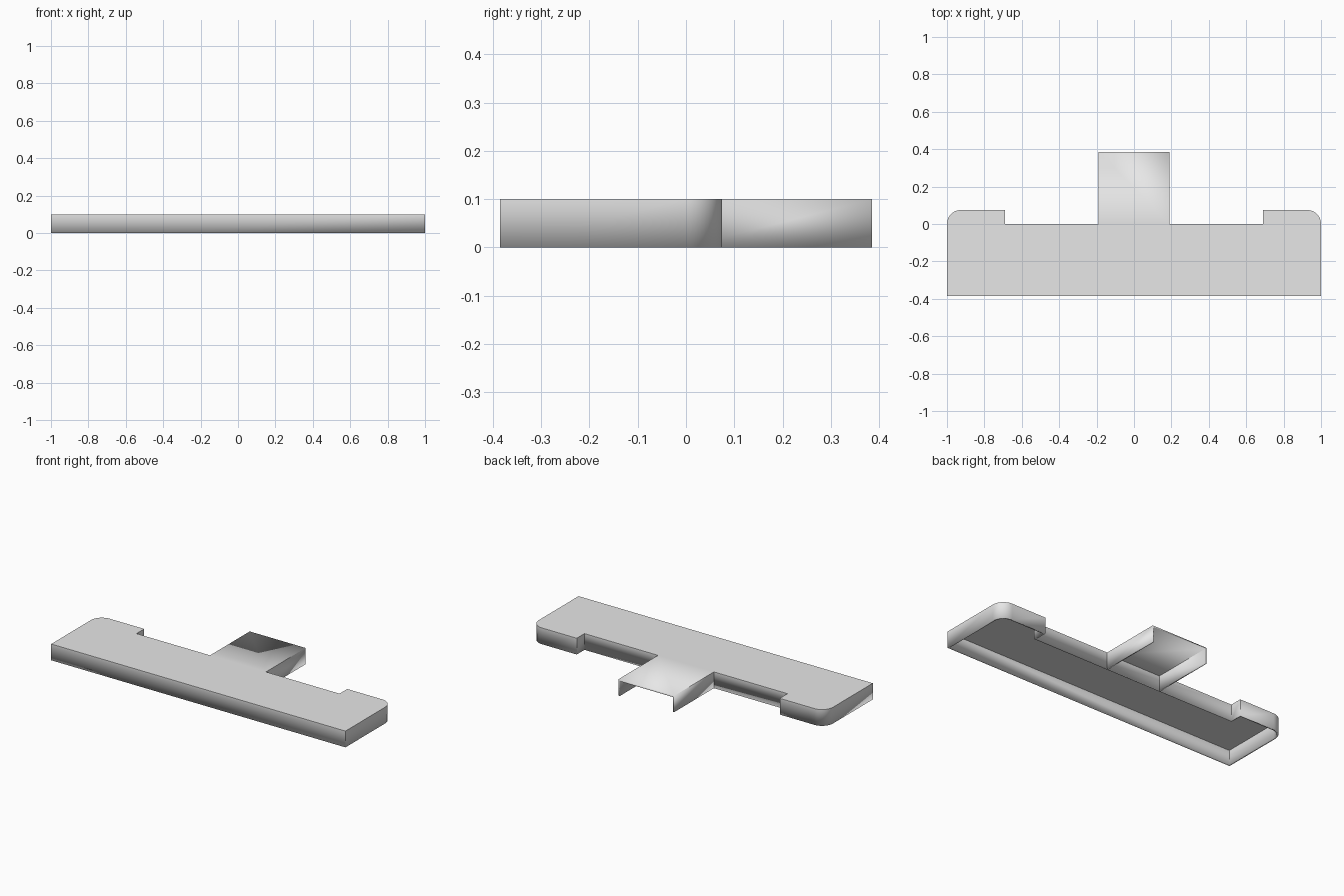
import bpy, bmesh
from math import sin, cos, pi

if "Cube" in bpy.data.objects:
    bpy.data.objects.remove(bpy.data.objects["Cube"])

HEIGHT, WALL = 0.1, 0.01
FRONT, STEP, EAR, BACK = -0.385, 0.0, 0.075, 0.385
EAR_IN, TAB, RADIUS = 0.69, 0.19, 0.075

grey = bpy.data.materials.new("light grey")
grey.use_nodes = True
grey.diffuse_color = (0.8, 0.8, 0.8, 1)
grey.node_tree.nodes["Principled BSDF"].inputs["Base Color"].default_value = (0.8, 0.8, 0.8, 1)


def shell(name, outline, open_edge=None):
    """Top plate with walls hanging from its outline; open_edge gets no wall."""
    bm = bmesh.new()
    top = [bm.verts.new((x, y, HEIGHT)) for x, y in outline]
    low = [bm.verts.new((x, y, 0)) for x, y in outline]
    bm.faces.new(top)
    n = len(outline)
    for i in range(n):
        if i != open_edge:
            j = (i + 1) % n
            bm.faces.new((top[j], top[i], low[i], low[j]))
    bm.normal_update()
    mesh = bpy.data.meshes.new(name)
    bm.to_mesh(mesh)
    bm.free()
    mesh.materials.append(grey)
    obj = bpy.data.objects.new(name, mesh)
    bpy.context.collection.objects.link(obj)
    thick = obj.modifiers.new("wall thickness", 'SOLIDIFY')
    thick.thickness = WALL
    thick.offset = -1
    thick.use_even_offset = True
    bpy.ops.object.select_all(action='DESELECT')
    obj.select_set(True)
    bpy.context.view_layer.objects.active = obj
    bpy.ops.object.shade_smooth_by_angle(angle=pi / 6)
    return obj


# Body: right half of the outline, rounded at the ear, then mirrored
arc = [(1 - RADIUS + RADIUS * cos(a), EAR - RADIUS + RADIUS * sin(a))
       for a in (pi / 2 * i / 12 for i in range(13))]
half = [(1, FRONT)] + arc + [(EAR_IN, EAR), (EAR_IN, STEP)]
shell("tray_body", half + [(-x, y) for x, y in reversed(half)])

# Tab: open at its back end and against the body
tab = [(TAB, STEP), (TAB, BACK), (-TAB, BACK), (-TAB, STEP)]
tab_obj = shell("back_tab", tab, open_edge=1)

# The body already closes the joint, so drop the tab's own wall there
bm = bmesh.new()
bm.from_mesh(tab_obj.data)
joint = [f for f in bm.faces if all(abs(v.co.y - STEP) < 0.001 for v in f.verts)]
bmesh.ops.delete(bm, geom=joint, context='FACES')
bm.to_mesh(tab_obj.data)
bm.free()
